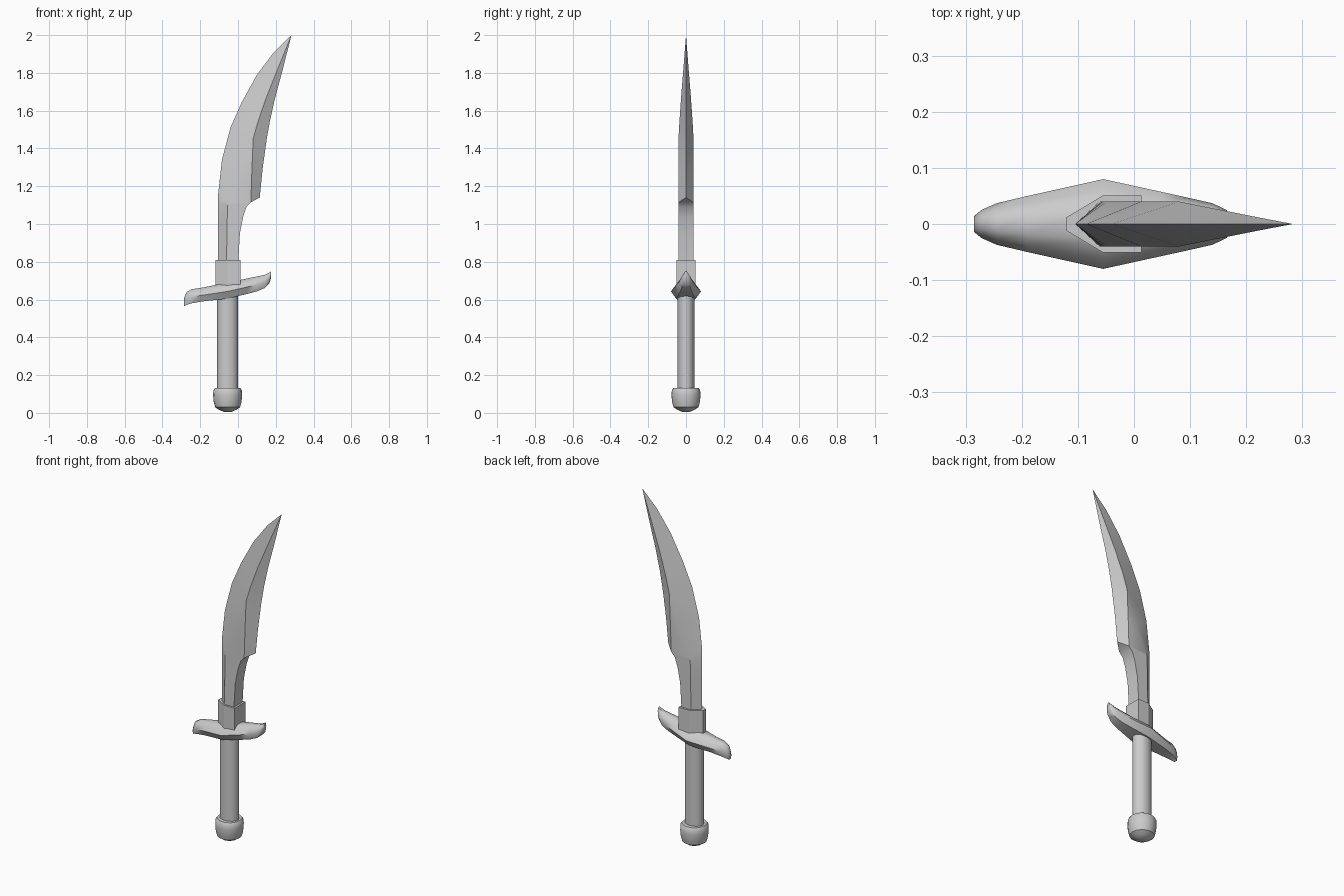
import bpy, bmesh, math

if "Cube" in bpy.data.objects:
    bpy.data.objects.remove(bpy.data.objects["Cube"])

steel = bpy.data.materials.new("light_grey")
steel.use_nodes = True
steel.diffuse_color = (0.6, 0.6, 0.6, 1)
steel.node_tree.nodes["Principled BSDF"].inputs["Base Color"].default_value = (0.6, 0.6, 0.6, 1)
AXIS = -0.055  # x of the handle centre line


def finish(name, bm, angle):
    bmesh.ops.remove_doubles(bm, verts=bm.verts, dist=0.0005)
    bmesh.ops.recalc_face_normals(bm, faces=bm.faces)
    mesh = bpy.data.meshes.new(name)
    bm.to_mesh(mesh)
    bm.free()
    mesh.materials.append(steel)
    obj = bpy.data.objects.new(name, mesh)
    bpy.context.collection.objects.link(obj)
    bpy.ops.object.select_all(action='DESELECT')
    obj.select_set(True)
    bpy.context.view_layer.objects.active = obj
    bpy.ops.object.shade_smooth_by_angle(angle=math.radians(angle))
    return obj


def loft(name, rings, angle):
    """Skin a list of closed rings and cap both ends."""
    bm = bmesh.new()
    loops = [[bm.verts.new(p) for p in ring] for ring in rings]
    n = len(loops[0])
    for a, b in zip(loops, loops[1:]):
        for i in range(n):
            j = (i + 1) % n
            bm.faces.new((a[i], a[j], b[j], b[i]))
    bm.faces.new(loops[0])
    bm.faces.new(loops[-1])
    return finish(name, bm, angle)


def turned(name, profile, sides, sy, angle):
    """Upright lathe shape on the handle axis, squashed in y by sy."""
    steps = [2 * math.pi * i / sides for i in range(sides)]
    return loft(name, [[(AXIS + r * math.cos(t), sy * r * math.sin(t), z) for t in steps]
                       for r, z in profile], angle)


# Pommel and grip
turned("pommel", [(0.02, 0.005), (0.045, 0.016), (0.066, 0.03), (0.074, 0.06), (0.077, 0.095),
                  (0.075, 0.12), (0.067, 0.132), (0.04, 0.132)], 16, 1.0, 40)
turned("grip", [(0.055, 0.12), (0.055, 0.66)], 16, 0.8, 40)

# Guard: x, top z, bottom z, half width
stations = [(-0.285, 0.61, 0.565, 0.014), (-0.272, 0.64, 0.572, 0.025), (-0.245, 0.655, 0.58, 0.037),
            (-0.19, 0.663, 0.59, 0.05), (AXIS, 0.69, 0.605, 0.08), (0.05, 0.712, 0.63, 0.057),
            (0.10, 0.722, 0.643, 0.046), (0.14, 0.73, 0.66, 0.037), (0.165, 0.742, 0.685, 0.025),
            (0.175, 0.75, 0.715, 0.012)]
section = [(0.35, 1), (0.75, 0.75), (1, 0.45), (0.65, 0)]  # width share, height share
section += [(-w, h) for w, h in reversed(section)]
loft("guard", [[(x, w * half, low + h * (top - low)) for w, h in section]
               for x, top, low, half in stations], 50)

# Collar that holds the blade
outline = [(-0.12, 0.012), (AXIS, 0.051), (0.013, 0.051)]
outline += [(x, -y) for x, y in reversed(outline)]
loft("collar", [[(x, y, z) for x, y in outline] for z in (0.64, 0.81)], 20)

# Blade rows: spine, inner ridge, outer ridge (x, z each) and half thickness
base_rows = [((-0.105, 0.78), (-0.062, 0.78), (0.0, 0.78), 0.04),
             ((-0.105, 0.95), (-0.058, 0.95), (0.01, 0.95), 0.04),
             ((-0.105, 1.04), (-0.057, 1.03), (0.028, 1.04), 0.04),
             ((-0.105, 1.12), (-0.055, 1.1), (0.045, 1.09), 0.04),
             ((-0.105, 1.16), (-0.049, 1.115), (0.068, 1.115), 0.04)]
edge_rows = [((-0.085, 1.34), (0.013, 1.275), (0.073, 1.27), 0.04),
             ((-0.04, 1.51), (0.08, 1.45), (0.08, 1.45), 0.04),
             ((0.02, 1.645), (0.105, 1.54), (0.105, 1.54), 0.035),
             ((0.10, 1.79), (0.15, 1.67), (0.15, 1.67), 0.026),
             ((0.19, 1.91), (0.21, 1.82), (0.21, 1.82), 0.014),
             ((0.283, 2.0), (0.283, 2.0), (0.283, 2.0), 0)]
cutting = [(0.115, 1.14), (0.13, 1.29), (0.152, 1.45), (0.17, 1.55), (0.197, 1.67),
           (0.235, 1.81), (0.283, 2.0)]
rows = base_rows + edge_rows
last = len(base_rows) - 1
bm = bmesh.new()


def face(points):
    unique = list(dict.fromkeys(points))
    if len(unique) > 2:
        bm.faces.new([bm.verts.new(p) for p in unique])


for side in (1, -1):
    strips = [[((s[0], 0, s[1]), (i[0], side * t, i[1]), (o[0], side * t, o[1]))
               for s, i, o, t in rows]][0]
    for a, b in zip(strips, strips[1:]):
        face((a[0], a[1], b[1], b[0]))   # bevel to the spine
        face((a[1], a[2], b[2], b[1]))   # flat cheek
    for k, (c, d) in enumerate(zip(cutting, cutting[1:])):
        a, b = strips[last + k][2], strips[last + k + 1][2]
        face((a, (c[0], 0, c[1]), (d[0], 0, d[1]), b))   # bevel to the cutting edge
# Flat underside of the notch, closed by a small triangle at the heel
for (_, _, p, t), (_, _, q, _) in zip(base_rows, base_rows[1:]):
    face(((p[0], -t, p[1]), (p[0], t, p[1]), (q[0], t, q[1]), (q[0], -t, q[1])))
heel = base_rows[-1][2]
face(((heel[0], -0.04, heel[1]), (heel[0], 0.04, heel[1]), (cutting[0][0], 0, cutting[0][1])))
s, i, o, t = base_rows[0]
face(((s[0], 0, s[1]), (i[0], t, i[1]), (o[0], t, o[1]), (o[0], -t, o[1]), (i[0], -t, i[1])))
finish("blade", bm, 30)
